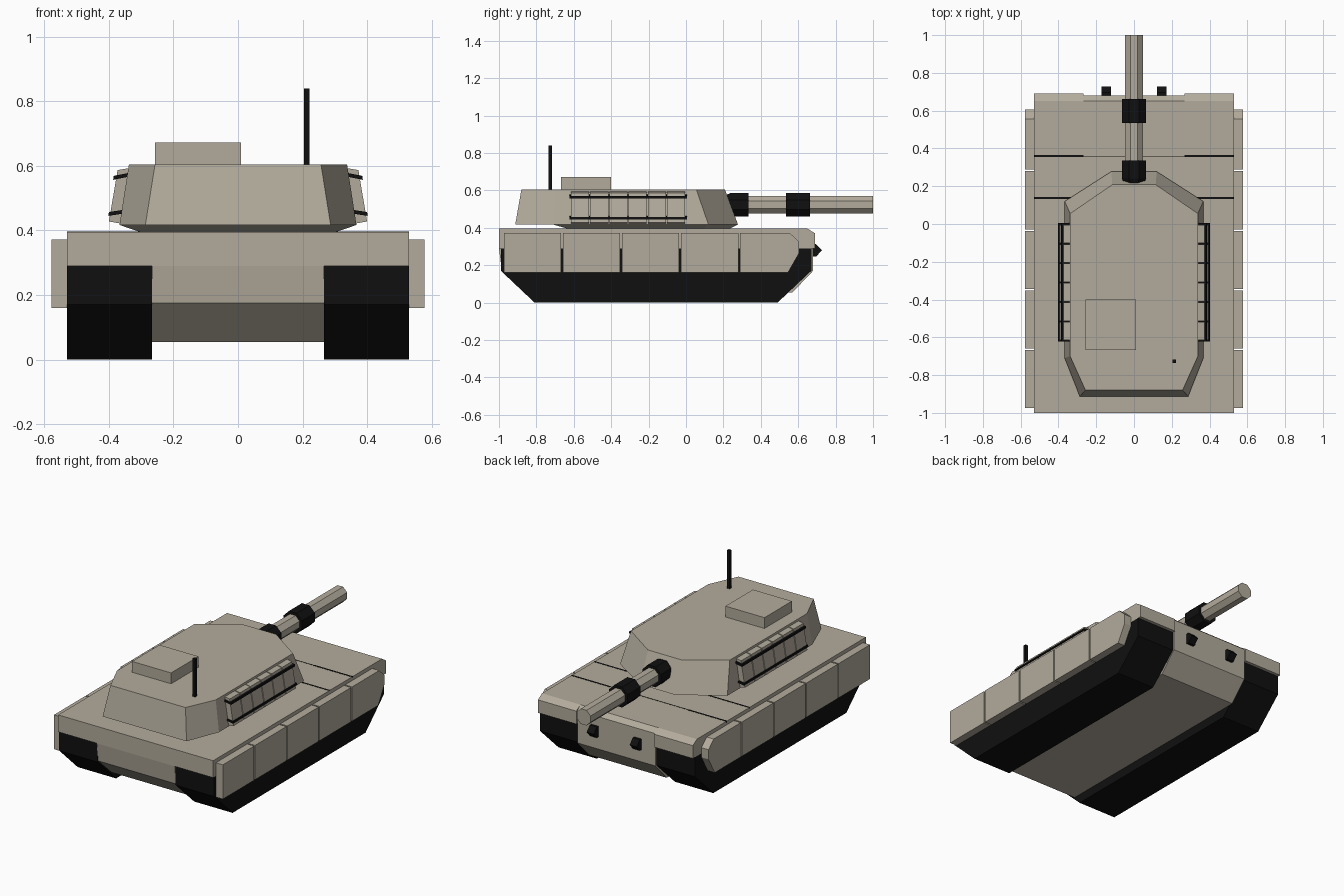
import bpy, bmesh, math
from mathutils import Matrix

if "Cube" in bpy.data.objects:
    bpy.data.objects.remove(bpy.data.objects["Cube"])


def material(name, color):
    m = bpy.data.materials.new(name)
    m.diffuse_color = color
    m.use_nodes = True
    m.node_tree.nodes["Principled BSDF"].inputs["Base Color"].default_value = m.diffuse_color
    return m


TAN = material("tan_paint", (0.45, 0.41, 0.335, 1))
BLACK = material("black_rubber", (0.005, 0.005, 0.005, 1))


def finish(name, bm, mat):
    bmesh.ops.recalc_face_normals(bm, faces=bm.faces)
    me = bpy.data.meshes.new(name)
    bm.to_mesh(me)
    bm.free()
    me.materials.append(mat)
    ob = bpy.data.objects.new(name, me)
    bpy.context.collection.objects.link(ob)
    return ob


def loft(name, a, b, mat):
    """Closed solid between two outlines with equal point counts."""
    bm = bmesh.new()
    va, vb = [bm.verts.new(p) for p in a], [bm.verts.new(p) for p in b]
    bm.faces.new(va)
    bm.faces.new(vb)
    n = len(va)
    for i in range(n):
        j = (i + 1) % n
        bm.faces.new((va[i], va[j], vb[j], vb[i]))
    return finish(name, bm, mat)


def prism_x(name, profile, x0, x1, mat):
    return loft(name, [(x0, y, z) for y, z in profile], [(x1, y, z) for y, z in profile], mat)


def prism_y(name, profile, y0, y1, mat):
    return loft(name, [(x, y0, z) for x, z in profile], [(x, y1, z) for x, z in profile], mat)


def box(name, x0, x1, y0, y1, z0, z1, mat):
    return prism_x(name, [(y0, z0), (y1, z0), (y1, z1), (y0, z1)], x0, x1, mat)


def mirror(ob):
    ob.modifiers.new("mirror", 'MIRROR').use_axis[0] = True
    return ob


def outline(half, z):
    return [(x, y, z) for x, y in half] + [(-x, y, z) for x, y in reversed(half)]


def barrel(name, rings, mat, sides=8):
    """Octagonal tube along y from (y, apothem) rings."""
    bm = bmesh.new()
    loops = []
    for y, ap in rings:
        r = ap / math.cos(math.pi / sides)
        loops.append([bm.verts.new((r * math.cos((i + .5) * math.tau / sides), y,
                                    0.523 + r * math.sin((i + .5) * math.tau / sides)))
                      for i in range(sides)])
    bm.faces.new(loops[0])
    bm.faces.new(loops[-1])
    for a, b in zip(loops, loops[1:]):
        for i in range(sides):
            j = (i + 1) % sides
            bm.faces.new((a[i], a[j], b[j], b[i]))
    return finish(name, bm, mat)


# Hull: central tub and overhanging fenders
prism_x("hull", [(-1, 0.395), (-1, 0.29), (-0.985, 0.175), (-0.855, 0.055), (0.57, 0.055),
                 (0.68, 0.17), (0.68, 0.37), (0.65, 0.395)], -0.267, 0.267, TAN)
mirror(prism_x("fender", [(-1, 0.29), (0.69, 0.29), (0.69, 0.37), (0.65, 0.395), (-1, 0.395)],
               0.267, 0.53, TAN))

# Tracks
mirror(prism_x("track", [(-0.99, 0.29), (-0.99, 0.17), (-0.81, 0), (0.49, 0), (0.67, 0.17),
                         (0.67, 0.29)], 0.267, 0.53, BLACK))

# Deck panel seams
mirror(box("front_deck_seam", 0.267, 0.53, 0.355, 0.365, 0.385, 0.3965, BLACK))
box("centre_deck_seam", -0.267, 0.267, 0.358, 0.361, 0.385, 0.3965, BLACK)
box("rear_deck_seam", -0.53, 0.53, 0.133, 0.142, 0.385, 0.3965, BLACK)

# Side skirt panels, the foremost one chamfered
cuts = [-0.973, -0.658, -0.343, -0.028, 0.289]
for y0, y1 in zip(cuts, cuts[1:]):
    mirror(box("skirt_panel", 0.53, 0.578, y0, y1 - 0.009, 0.16, 0.372, TAN))
mirror(prism_x("front_skirt_panel", [(0.289, 0.16), (0.545, 0.16), (0.605, 0.265), (0.605, 0.325),
                                     (0.555, 0.372), (0.289, 0.372)], 0.53, 0.578, TAN))

# Wedge headlights
mirror(prism_x("headlight", [(0.67, 0.245), (0.695, 0.245), (0.727, 0.28), (0.695, 0.312),
                             (0.67, 0.312)], 0.123, 0.171, BLACK))

# Turret: tapered collar and sloped shell
loft("turret_collar",
     outline([(0.30, -0.63), (0.30, 0.09), (0.10, 0.23)], 0.394),
     outline([(0.367, -0.71), (0.367, 0.12), (0.12, 0.278)], 0.417), TAN)
loft("turret",
     outline([(0.287, -0.913), (0.367, -0.71), (0.367, 0.12), (0.12, 0.278)], 0.417),
     outline([(0.257, -0.88), (0.338, -0.70), (0.338, 0.055), (0.115, 0.208)], 0.605), TAN)

# Roof hatch and antenna
box("roof_hatch", -0.257, 0.01, -0.668, -0.4, 0.60, 0.672, TAN)
box("antenna", 0.204, 0.222, -0.735, -0.717, 0.60, 0.84, BLACK)

# Stowage boxes on the turret sides, held by black straps
for i in range(6):
    y = -0.615 + i * 0.1027
    mirror(prism_y("stowage_box", [(0.338, 0.593), (0.373, 0.587), (0.400, 0.428), (0.362, 0.421)],
                   y, y + 0.0967, TAN))
mirror(prism_y("upper_strap", [(0.335, 0.579), (0.385, 0.569), (0.387, 0.557), (0.337, 0.567)],
               -0.622, 0.006, BLACK))
mirror(prism_y("lower_strap", [(0.355, 0.464), (0.400, 0.457), (0.402, 0.445), (0.357, 0.452)],
               -0.622, 0.006, BLACK))

# Gun barrel and sleeves
barrel("gun_barrel", [(0.15, 0.047), (1.0, 0.047)], TAN)
barrel("gun_mantlet", [(0.18, 0.04), (0.24, 0.063), (0.335, 0.063)], BLACK)
barrel("gun_sleeve", [(0.535, 0.063), (0.662, 0.063)], BLACK)
